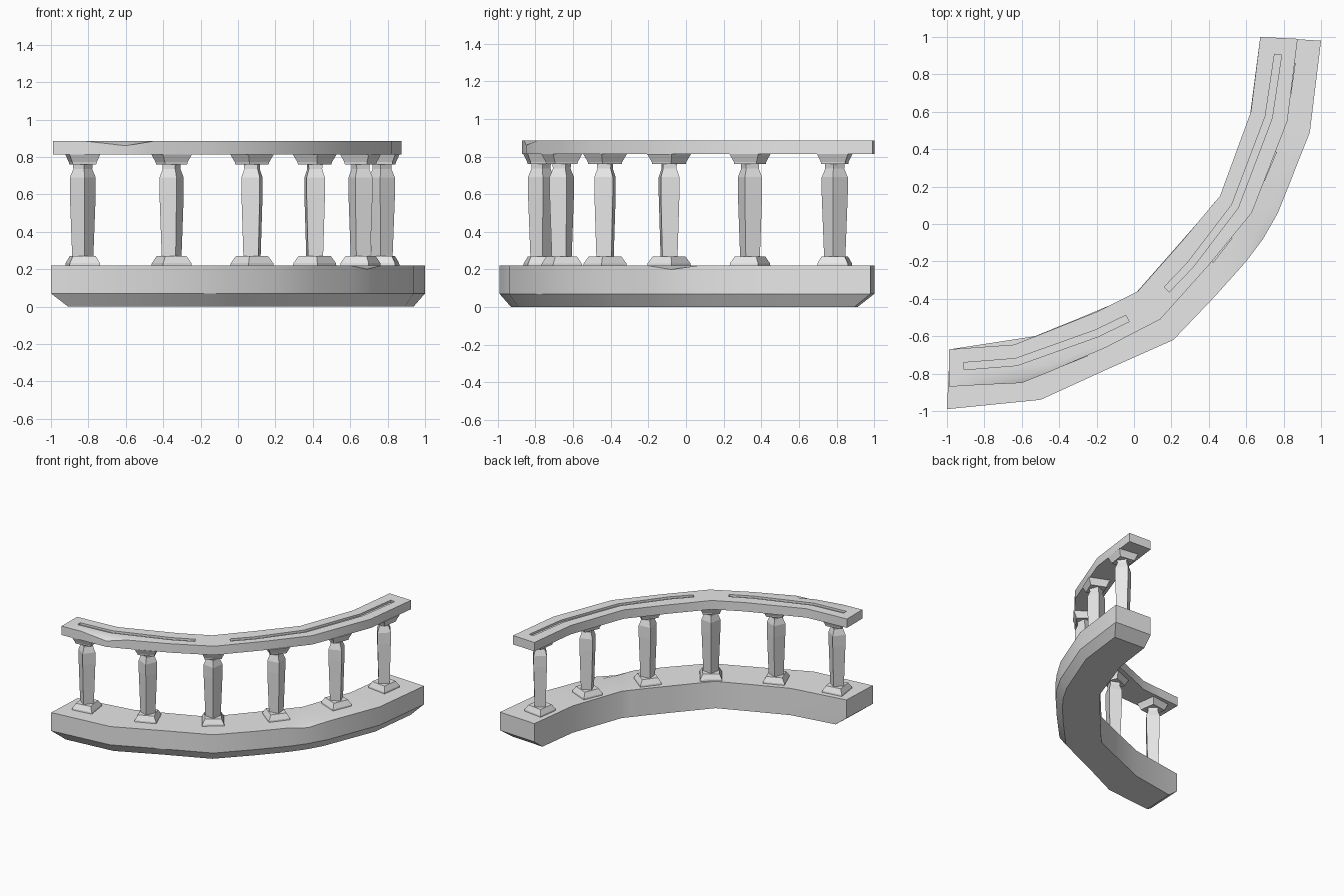
import bpy, bmesh, math
from mathutils import Vector

cube = bpy.data.objects.get("Cube")
if cube:
    bpy.data.objects.remove(cube)

STONE = (0.8, 0.8, 0.8, 1)
stone = bpy.data.materials.new("pale_stone")
stone.use_nodes = True
stone.diffuse_color = STONE
stone.node_tree.nodes["Principled BSDF"].inputs["Base Color"].default_value = STONE


def finish(name, bm):
    """Turn a bmesh into a stone object."""
    bmesh.ops.recalc_face_normals(bm, faces=bm.faces)
    mesh = bpy.data.meshes.new(name)
    bm.to_mesh(mesh)
    bm.free()
    mesh.materials.append(stone)
    obj = bpy.data.objects.new(name, mesh)
    bpy.context.collection.objects.link(obj)
    return obj


def activate(obj):
    bpy.ops.object.select_all(action='DESELECT')
    obj.select_set(True)
    bpy.context.view_layer.objects.active = obj


def curved_beam(name, stations, low, mid, top, inset=0, end_cut=0):
    """Loft a block along (outer, inner, chip depth) stations."""
    bm = bmesh.new()
    sections = []
    last = len(stations) - 1
    for i, (outer, inner, chip) in enumerate(stations):
        o, n = Vector(outer), Vector(inner)
        across = (n - o).normalized()
        shift = Vector((0, 0))
        if i in (0, last):
            near = stations[1 if i == 0 else last - 1]
            shift = (Vector(near[0]) + Vector(near[1]) - o - n).normalized() * end_cut
        lip = o + across * (n - o).length * 0.15
        points = [(n + shift, low), (o + across * inset + shift, low), (o, mid),
                  (o, top - chip), (lip, top), (n, top), (n, mid)]
        sections.append([bm.verts.new((p.x, p.y, z)) for p, z in points])
    for a, b in zip(sections, sections[1:]):
        for k in range(len(a)):
            m = (k + 1) % len(a)
            bm.faces.new((a[k], a[m], b[m], b[k]))
    for s in (sections[0], sections[-1]):
        bm.faces.new(s[2:])
        bm.faces.new((s[6], s[0], s[1], s[2]))
    return finish(name, bm)


def ribbon(path, half):
    """Give a centre line square ends and an even width."""
    pts = [Vector(p) for p in path]
    result = []
    for i, p in enumerate(pts):
        t = (pts[min(i + 1, len(pts) - 1)] - pts[max(i - 1, 0)]).normalized()
        side = Vector((t.y, -t.x)) * half
        result.append((p + side, p - side, 0))
    return result


def add_stack(bm, rings, turn):
    """Stack four-sided rings of (height, corner radius)."""
    loops = []
    for z, r in rings:
        angles = [turn + k * math.pi / 2 for k in range(4)]
        loops.append([bm.verts.new((r * math.cos(a), r * math.sin(a), z)) for a in angles])
    for a, b in zip(loops, loops[1:]):
        for k in range(4):
            m = (k + 1) % 4
            bm.faces.new((a[k], a[m], b[m], b[k]))
    bm.faces.new(loops[0])
    bm.faces.new(loops[-1])


# Curved base with sloped lower edge and a small chip
base = curved_beam("curved_base", [
    ((-1, -.99), (-.985, -.67), 0), ((-.5, -.94), (-.53, -.6), 0),
    ((-.15, -.78), (-.26, -.49), 0), ((.21, -.62), (0, -.38), 0),
    ((.43, -.39), (.22, -.13), 0), ((.6, -.2), (.36, .03), 0),
    ((.69, -.08), (.43, .115), .02), ((.77, .06), (.47, .16), 0),
    ((.94, .49), (.62, .58), 0), ((1, .98), (.675, 1), 0),
], 0, .07, .22, inset=.05, end_cut=.09)

# Handrail with a chipped outer edge
rail = curved_beam("handrail", [
    ((-.99, -.87), (-.99, -.67), 0), ((-.82, -.86), (-.82, -.658), 0),
    ((-.6, -.85), (-.64, -.645), .025), ((-.45, -.79), (-.45, -.57), 0),
    ((-.15, -.66), (-.2, -.47), 0), ((.14, -.51), (.02, -.36), 0),
    ((.4, -.22), (.25, -.1), 0), ((.63, .06), (.46, .15), 0),
    ((.82, .55), (.625, .6), 0), ((.875, .99), (.675, 1), 0),
], .812, .845, .885)

# Two shallow grooves in the handrail
grooves = [
    [(-.91, -.76), (-.63, -.738), (-.2, -.585), (-.035, -.505)],
    [(.175, -.35), (.3, -.22), (.54, .095), (.72, .57), (.77, .905)],
]
for path in grooves:
    cutter = curved_beam("groove_cutter", ribbon(path, .019), .868, .88, .92)
    cutter.hide_render = True
    cut = rail.modifiers.new("groove", 'BOOLEAN')
    cut.operation = 'DIFFERENCE'
    cut.solver = 'EXACT'
    cut.object = cutter
    activate(rail)
    bpy.ops.object.modifier_apply(modifier=cut.name)
    bpy.data.objects.remove(cutter)

for beam in (base, rail):
    activate(beam)
    bpy.ops.object.shade_smooth_by_angle(angle=math.radians(30))

# Balusters: square foot and capital, diamond-turned tapered shaft
spots = [(-.83, -.77), (-.355, -.66), (.075, -.43), (.41, -.09), (.655, .34), (.77, .79)]
headings = [8, 22, 36, 52, 67, 82]
foot = [(.215, .117), (.232, .115), (.27, .087)]
shaft = [(.265, .057), (.6, .07), (.69, .07), (.735, .051), (.77, .053)]
capital = [(.76, .09), (.772, .093), (.814, .118)]
for i, (spot, heading) in enumerate(zip(spots, headings), 1):
    bm = bmesh.new()
    add_stack(bm, foot, math.pi / 4)
    add_stack(bm, shaft, 0)
    add_stack(bm, capital, math.pi / 4)
    post = finish(f"baluster_{i}", bm)
    post.location = (*spot, 0)
    post.rotation_euler.z = math.radians(heading)
